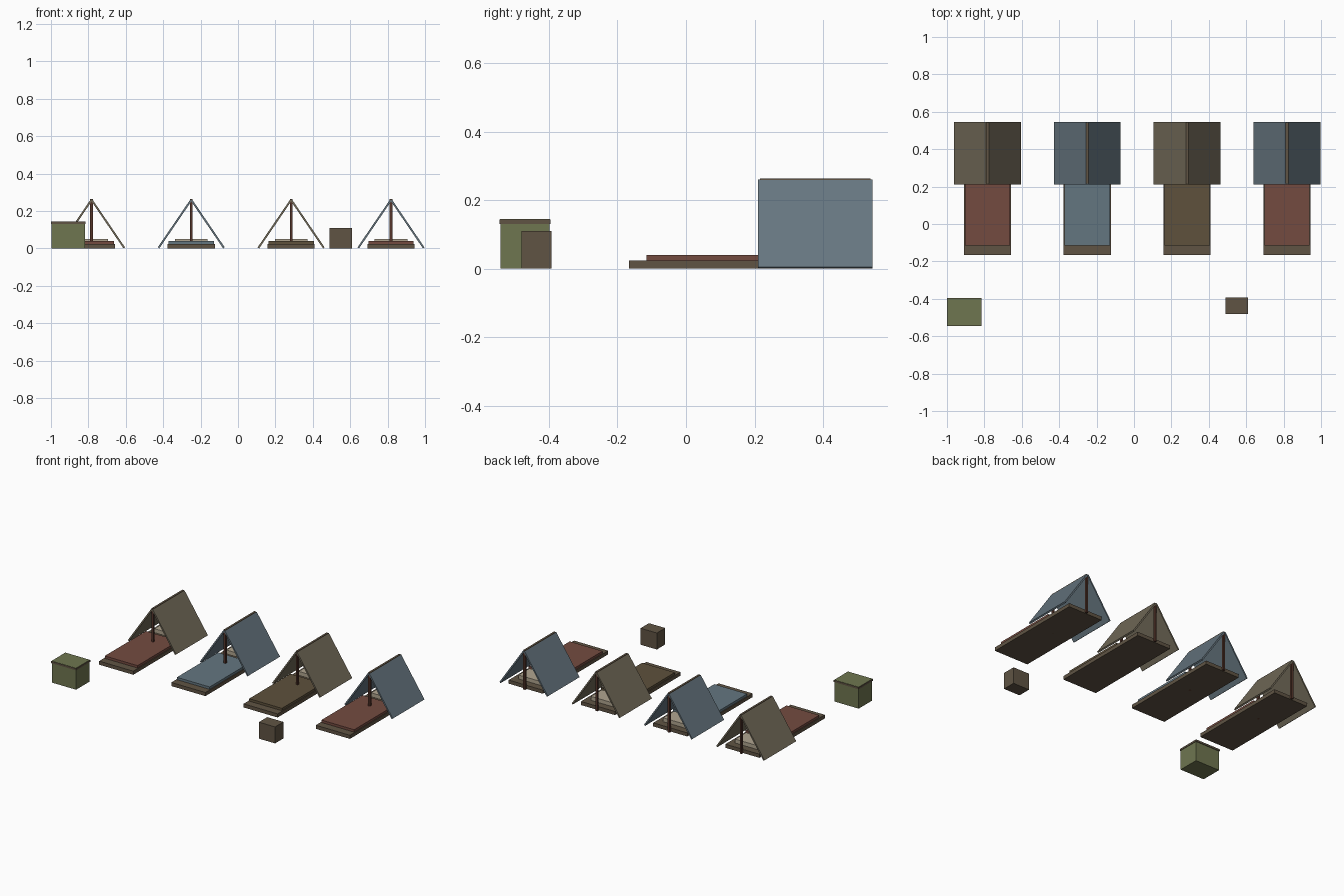
import bpy, bmesh
from mathutils import Vector

if "Cube" in bpy.data.objects:
    bpy.data.objects.remove(bpy.data.objects["Cube"])


def lin(h):
    out = []
    for i in (0, 2, 4):
        c = int(h[i:i + 2], 16) / 255
        out.append(c / 12.92 if c <= 0.04045 else ((c + 0.055) / 1.055) ** 2.4)
    return (*out, 1)


def mat(name, h):
    m = bpy.data.materials.new(name)
    m.diffuse_color = lin(h)
    m.use_nodes = True
    m.node_tree.nodes["Principled BSDF"].inputs["Base Color"].default_value = m.diffuse_color
    return m


WOOD = mat("brown_wood", "605444")
POLE = mat("dark_red_wood", "55352b")
GREEN = mat("green_paint", "6f7650")
PILLOW = mat("beige_cloth", "b0a590")
RED = mat("red_blanket", "744b40")
BLUE = mat("blue_blanket", "647680")
TAN = mat("brown_blanket", "5e513c")
OLIVE = mat("olive_canvas", "746c5a")
SLATE = mat("slate_canvas", "667680")


def finish(name, bm, m):
    bmesh.ops.recalc_face_normals(bm, faces=bm.faces)
    me = bpy.data.meshes.new(name)
    bm.to_mesh(me)
    bm.free()
    me.materials.append(m)
    ob = bpy.data.objects.new(name, me)
    bpy.context.collection.objects.link(ob)


def box(name, x0, x1, y0, y1, z0, z1, m):
    bm = bmesh.new()
    bmesh.ops.create_cube(bm, size=1)
    for v in bm.verts:
        v.co = ((x0 + x1) / 2 + v.co.x * (x1 - x0),
                (y0 + y1) / 2 + v.co.y * (y1 - y0),
                (z0 + z1) / 2 + v.co.z * (z1 - z0))
    finish(name, bm, m)


def panel(name, cx, side, m, t=0.01):
    # slanted canvas sheet, square-cut at both ends
    a, b = Vector((0.006, 0.26)), Vector((0.179, 0.0057))
    d = (b - a).normalized()
    n = Vector((-d.y, d.x)) * t
    bm = bmesh.new()
    prof = [a, b, b - n, a - n]
    f = bm.faces.new([bm.verts.new((cx + side * p.x, 0.21, p.y)) for p in prof])
    g = bmesh.ops.extrude_face_region(bm, geom=[f])
    bmesh.ops.translate(bm, vec=(0, 0.335, 0),
                        verts=[v for v in g["geom"] if isinstance(v, bmesh.types.BMVert)])
    finish(name, bm, m)


# four tents, each with a bed
tents = [(-0.783, RED, OLIVE), (-0.25, BLUE, SLATE),
         (0.284, TAN, OLIVE), (0.818, RED, SLATE)]
for i, (cx, blanket, canvas) in enumerate(tents, 1):
    box(f"bed_base_{i}", cx - 0.126, cx + 0.126, -0.167, 0.523, 0, 0.024, WOOD)
    box(f"blanket_{i}", cx - 0.121, cx + 0.121, -0.115, 0.32, 0.024, 0.04, blanket)
    box(f"pillow_{i}", cx - 0.087, cx + 0.087, 0.36, 0.475, 0.024, 0.05, PILLOW)
    for label, y in (("front", 0.222), ("back", 0.533)):
        box(f"{label}_pole_{i}", cx - 0.007, cx + 0.007, y - 0.007, y + 0.007, 0, 0.255, POLE)
    box(f"ridge_{i}", cx - 0.007, cx + 0.007, 0.216, 0.539, 0.25, 0.263, WOOD)
    panel(f"left_canvas_{i}", cx, -1, canvas)
    panel(f"right_canvas_{i}", cx, 1, canvas)

# green chest with brown lid rim and green top
box("chest_body", -0.997, -0.818, -0.541, -0.399, 0, 0.131, GREEN)
box("chest_lid", -1.0, -0.815, -0.545, -0.395, 0.131, 0.143, WOOD)
box("chest_top", -0.998, -0.817, -0.543, -0.397, 0.143, 0.145, GREEN)

# small wooden crate
box("crate", 0.49, 0.61, -0.48, -0.392, 0, 0.11, WOOD)
